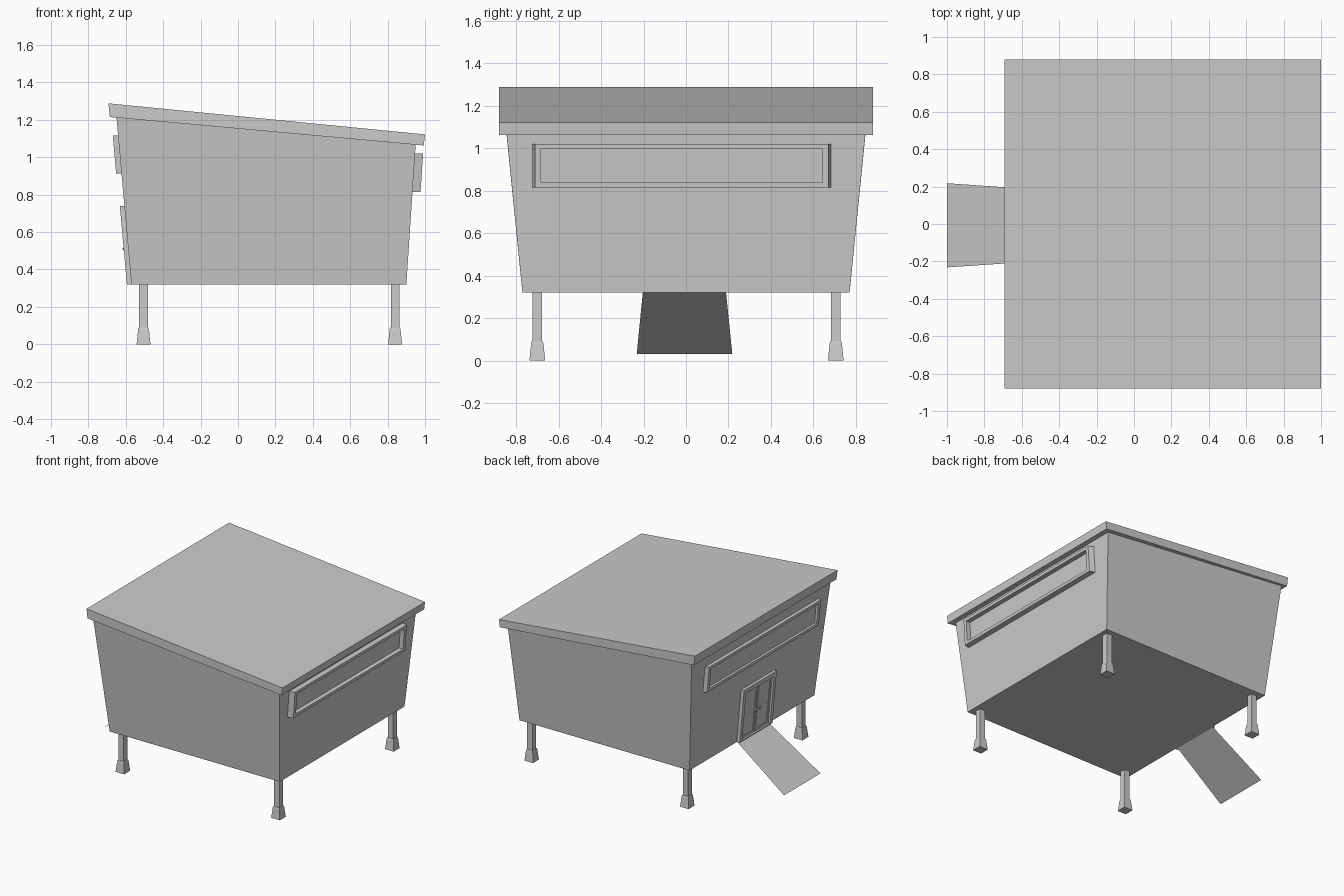
import bpy, bmesh
from mathutils import Vector

if "Cube" in bpy.data.objects:
    bpy.data.objects.remove(bpy.data.objects["Cube"])


def loft(name, loops, cap_start=True, cap_end=True):
    """Skin a list of matching point loops into one mesh."""
    bm = bmesh.new()
    rings = [[bm.verts.new(p) for p in loop] for loop in loops]
    for a, b in zip(rings, rings[1:]):
        n = len(a)
        for i in range(n):
            j = (i + 1) % n
            bm.faces.new((a[i], a[j], b[j], b[i]))
    if cap_start:
        bm.faces.new(rings[0][::-1])
    if cap_end:
        bm.faces.new(rings[-1])
    bmesh.ops.recalc_face_normals(bm, faces=bm.faces)
    me = bpy.data.meshes.new(name)
    bm.to_mesh(me)
    bm.free()
    ob = bpy.data.objects.new(name, me)
    bpy.context.collection.objects.link(ob)
    return ob


def square(x, y, z, h):
    return [(x - h, y - h, z), (x + h, y - h, z), (x + h, y + h, z), (x - h, y + h, z)]


# Wall slopes: x on the wall at height z, and side sign
WALLS = {"back": (lambda z: -0.57 - 0.09 * (z - 0.32), -1),
         "front": (lambda z: 0.90 + 0.0667 * (z - 0.32), 1)}


def on_wall(wall, y, z, out):
    x_at, s = WALLS[wall]
    return Vector((x_at(z) + s * out, y, z))


def rect(wall, y0, y1, z0, z1, out):
    return [on_wall(wall, y, z, out) for y, z in ((y0, z0), (y1, z0), (y1, z1), (y0, z1))]


def frame(name, wall, y0, y1, z0, z1, depth, taper, side, rail, recess, sill=None):
    """Protruding frame with a recessed pane."""
    sill = rail if sill is None else sill
    ins = (y0 + side, y1 - side, z0 + sill, z1 - rail)
    return loft(name, [rect(wall, y0, y1, z0, z1, -0.01),
                       rect(wall, y0 + taper, y1 - taper, z0, z1, depth),
                       rect(wall, *ins, depth),
                       rect(wall, *ins, recess)])


# Cabin body, flaring outward to a sloping top
loft("cabin_body", [
    [(-0.57, -0.77, 0.32), (0.90, -0.77, 0.32), (0.90, 0.77, 0.32), (-0.57, 0.77, 0.32)],
    [(-0.65, -0.86, 1.215), (0.95, -0.845, 1.072), (0.95, 0.845, 1.072), (-0.65, 0.86, 1.215)]])

# Sloping roof slab
profile = [(-0.685, 1.215), (0.993, 1.063), (1.0, 1.122), (-0.693, 1.288)]
loft("roof", [[(x, y, z) for x, z in profile] for y in (-0.88, 0.88)])

# Legs with tapered feet
for ex, x in (("back", -0.505), ("front", 0.84)):
    for ey, y in (("a", -0.70), ("b", 0.705)):
        loft(f"{ex}_leg_{ey}", [square(x, y, 0.07, 0.023), square(x, y, 0.325, 0.023)])
        loft(f"{ex}_foot_{ey}", [square(x, y, 0, 0.037), square(x, y, 0.08, 0.029),
                                 square(x, y, 0.09, 0.026)])

# Long windows
for wall, z0, z1, depth in (("front", 0.815, 1.02, 0.043), ("back", 0.912, 1.115, 0.028)):
    frame(f"{wall}_window", wall, -0.725, 0.685, z0, z1, depth, 0.015, 0.043, 0.023, 0.008)

# Door surround, two leaves and knobs
frame("door_frame", "back", -0.225, 0.19, 0.32, 0.738, 0.024, 0.006, 0.035, 0.035, 0.004, 0.006)
for side in (-1, 1):
    c = -0.018 + side * 0.085
    frame(f"door_leaf_{side}", "back", c - 0.082, c + 0.082, 0.328, 0.70, 0.012,
          0.002, 0.02, 0.02, 0.007)
    p = on_wall("back", -0.018 + side * 0.03, 0.51, 0.02)
    bpy.ops.mesh.primitive_uv_sphere_add(segments=8, ring_count=6, radius=0.01, location=p)
    bpy.context.object.name = f"door_knob_{side}"

# Thin ramp widening to the ground
me = bpy.data.meshes.new("ramp")
me.from_pydata([(-1, -0.232, 0.03), (-0.57, -0.203, 0.325), (-0.57, 0.188, 0.325), (-1, 0.218, 0.03)],
               [], [(0, 1, 2, 3)])
bpy.context.collection.objects.link(bpy.data.objects.new("ramp", me))
